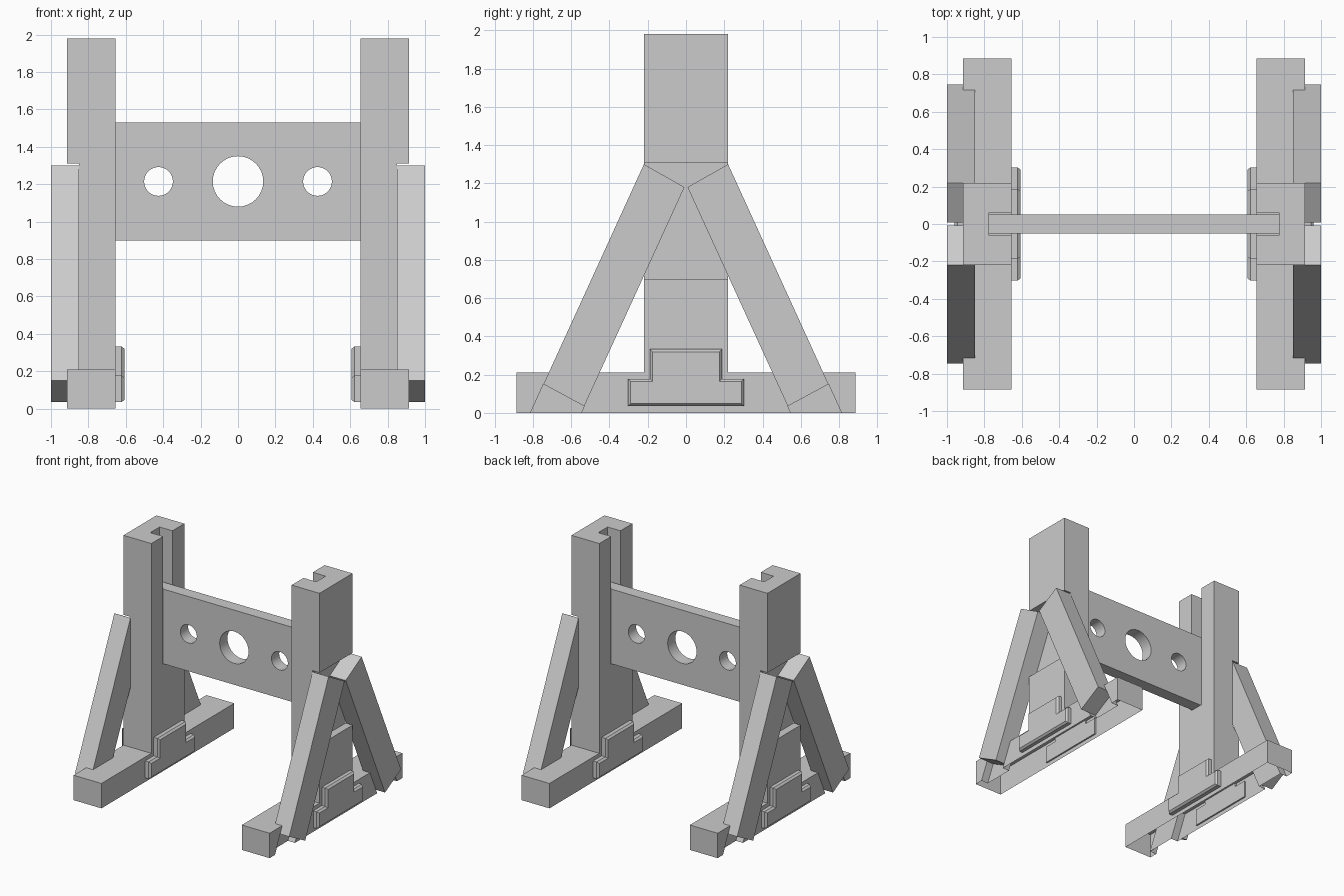
import bpy, bmesh, math

if "Cube" in bpy.data.objects:
    bpy.data.objects.remove(bpy.data.objects["Cube"])


def make_object(name, bm):
    bmesh.ops.recalc_face_normals(bm, faces=bm.faces)
    mesh = bpy.data.meshes.new(name)
    bm.to_mesh(mesh)
    bm.free()
    ob = bpy.data.objects.new(name, mesh)
    bpy.context.collection.objects.link(ob)
    return ob


def loft(name, loops):
    """Closed solid through a list of equally long vertex loops."""
    bm = bmesh.new()
    rings = [[bm.verts.new(p) for p in loop] for loop in loops]
    for r, s in zip(rings, rings[1:]):
        for i in range(len(r)):
            j = (i + 1) % len(r)
            bm.faces.new((r[i], r[j], s[j], s[i]))
    bm.faces.new(rings[0][::-1])
    bm.faces.new(rings[-1])
    return make_object(name, bm)


def prism_x(name, yz, x0, x1):
    return loft(name, [[(x, y, z) for y, z in yz] for x in (x0, x1)])


def prism_y(name, xz, y0, y1):
    return loft(name, [[(x, y, z) for x, z in xz] for y in (y0, y1)])


def rect(a0, a1, b0, b1):
    return [(a0, b0), (a1, b0), (a1, b1), (a0, b1)]


def cut(ob, cutter):
    mod = ob.modifiers.new("cut", 'BOOLEAN')
    mod.operation = 'DIFFERENCE'
    mod.solver = 'EXACT'
    mod.object = cutter
    bpy.context.view_layer.objects.active = ob
    bpy.ops.object.modifier_apply(modifier=mod.name)
    bpy.data.objects.remove(cutter, do_unlink=True)


def mirror(ob, x=True, y=False):
    mod = ob.modifiers.new("mirror", 'MIRROR')
    mod.use_axis = (x, y, False)
    mod.use_mirror_merge = False


# Cross board with three round holes
board = prism_y("cross_board", rect(-0.775, 0.775, 0.90, 1.53), -0.052, 0.052)
for cx, r in ((-0.425, 0.077), (0, 0.135), (0.425, 0.077)):
    circle = [(cx + r * math.cos(math.tau * i / 32), 1.215 + r * math.sin(math.tau * i / 32))
              for i in range(32)]
    cut(board, prism_y("hole_cutter", circle, -0.2, 0.2))
bpy.ops.object.select_all(action='DESELECT')
board.select_set(True)
bpy.context.view_layer.objects.active = board
bpy.ops.object.shade_smooth_by_angle(angle=math.radians(30))

# Upright posts: outer recess for the braces, inner slot for the board
post = prism_y("post", [(0.655, 0.21), (0.915, 0.21), (0.915, 0.70), (0.85, 0.70),
                        (0.85, 1.31), (0.915, 1.31), (0.915, 1.98), (0.655, 1.98)],
               -0.22, 0.22)
cut(post, prism_y("slot_cutter", rect(0.5, 0.775, 0.90, 2.2), -0.062, 0.062))
mirror(post)

# Feet: notched where the braces land, open underneath
foot = prism_x("foot", rect(-0.885, 0.885, 0, 0.21), 0.655, 0.915)
for s in (-1, 1):
    band = [(s * 0.594, -0.1), (s * 0.452, 0.21), (s * 0.407, 0.31),
            (s * 0.672, 0.31), (s * 0.859, -0.1)]
    cut(foot, prism_x("notch_cutter", band, 0.85, 1.2))
bm = bmesh.new()
bm.from_mesh(foot.data)
under = [f for f in bm.faces if f.normal.z < -0.9 and f.calc_center_median().z < 0.005]
bmesh.ops.delete(bm, geom=under, context='FACES_ONLY')
bm.to_mesh(foot.data)
bm.free()
mirror(foot)

# Diagonal braces, a pair on each side
brace = prism_x("brace", [(0.22, 1.30), (0.008, 1.18), (0.532, 0.035), (0.745, 0.15)],
                0.85, 1.0)
mirror(brace, y=True)


# T-shaped plates with chamfered rims, on both faces of each foot
def tee(x, d):
    half = [(0.303 - d, 0.035 + d), (0.303 - d, 0.178 - d),
            (0.188 - d, 0.178 - d), (0.188 - d, 0.333 - d)]
    return [(x, y, z) for y, z in half + [(-y, z) for y, z in half[::-1]]]


for name, xs in (("inner_plate", (0.668, 0.622, 0.606)), ("outer_plate", (0.902, 0.945, 0.961))):
    mirror(loft(name, [tee(xs[0], 0), tee(xs[1], 0), tee(xs[2], 0.014)]))
